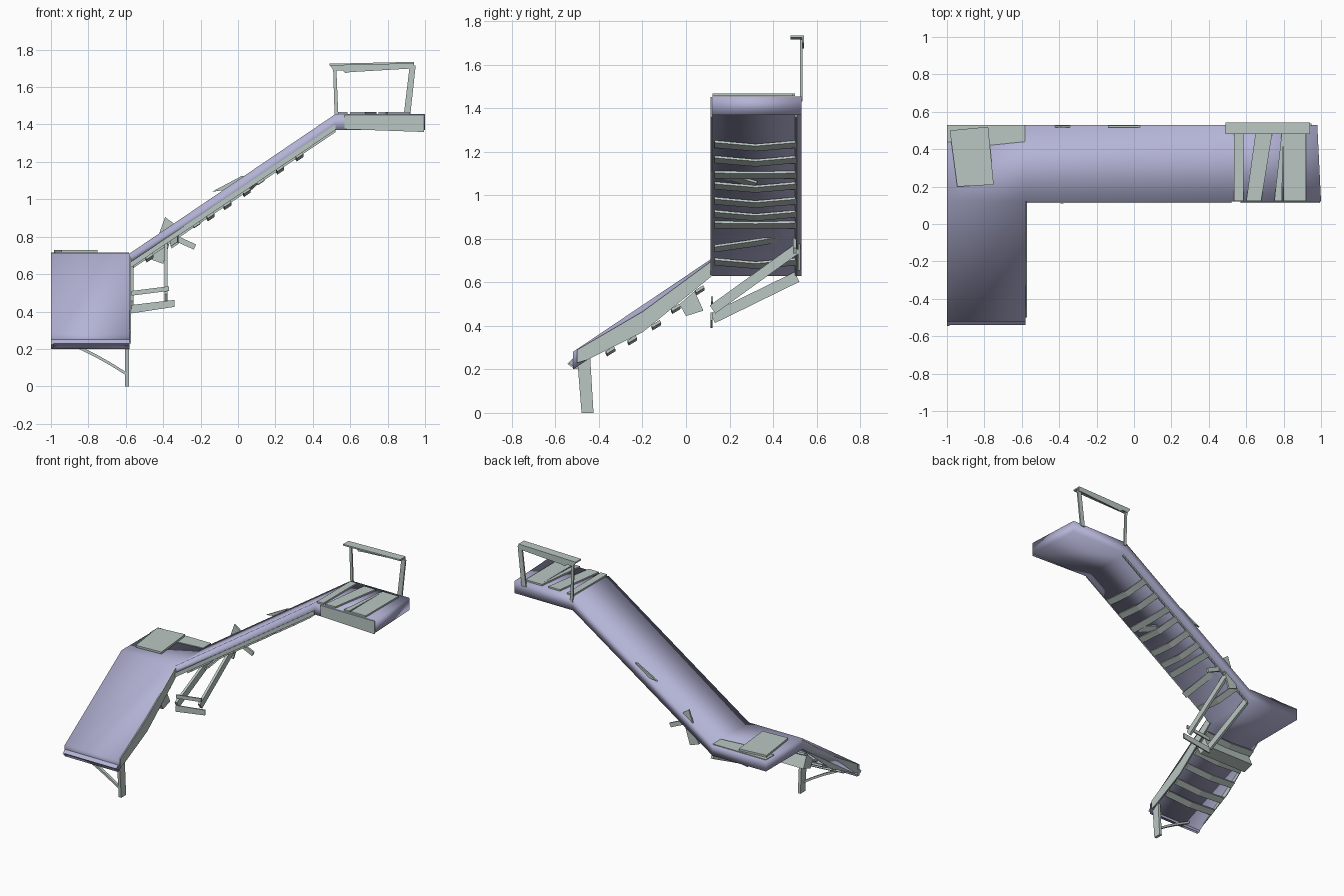
import bpy, bmesh
from mathutils import Vector as V

if "Cube" in bpy.data.objects:
    bpy.data.objects.remove(bpy.data.objects["Cube"])


def material(name, rgb):
    m = bpy.data.materials.new(name)
    m.diffuse_color = (*rgb, 1)
    m.use_nodes = True
    m.node_tree.nodes["Principled BSDF"].inputs["Base Color"].default_value = m.diffuse_color
    return m


LAVENDER = material("lavender_shell", (0.45, 0.45, 0.67))
GREY = material("pale_grey_wood", (0.49, 0.57, 0.54))


def finish(name, bm, mat, smooth=False):
    bmesh.ops.recalc_face_normals(bm, faces=bm.faces)
    for f in bm.faces:
        f.smooth = smooth
    me = bpy.data.meshes.new(name)
    bm.to_mesh(me)
    bm.free()
    me.materials.append(mat)
    ob = bpy.data.objects.new(name, me)
    bpy.context.collection.objects.link(ob)
    return ob


def board(name, pts, thick):
    """Polygon of 3D points extruded along a vector."""
    bm = bmesh.new()
    a = [bm.verts.new(p) for p in pts]
    b = [bm.verts.new(V(p) + V(thick)) for p in pts]
    n = len(pts)
    bm.faces.new(a)
    bm.faces.new(b[::-1])
    for i in range(n):
        bm.faces.new((a[i], b[i], b[(i + 1) % n], a[(i + 1) % n]))
    return finish(name, bm, GREY)


def beam(name, p, q, width, thick, side):
    """Straight beam p-q: width lies along 'side', thickness across it."""
    p, q = V(p), V(q)
    d = (q - p).normalized()
    s = V(side)
    s = (s - d * s.dot(d)).normalized()
    n = d.cross(s) * thick
    s *= width / 2
    return board(name, [p - s - n / 2, p + s - n / 2, q + s - n / 2, q - s - n / 2], n)


def bent_batten(name, p, m, q, along, thick):
    """Strip p-m-q bent in the middle, with width vector 'along'."""
    p, m, q, a = V(p), V(m), V(q), V(along)
    for k, (u, v) in enumerate(((p, m), (m, q))):
        board(f"{name}_{k + 1}", [u - a / 2, u + a / 2, v + a / 2, v - a / 2], thick)


# Main shell: lower ramp, landing, upper ramp and top platform in one smooth body
top = [(-1, -.52, .28), (-.58, -.52, .28), (-1, .12, .71), (-.58, .12, .71),
       (-.58, .53, .71), (-1, .53, .71), (.52, .12, 1.455), (.52, .53, 1.455),
       (1, .12, 1.455), (.98, .53, 1.455)]
low = [.20, .20, .63, .63, .63, .63, 1.37, 1.37, 1.37, 1.37]
bm = bmesh.new()
tv = [bm.verts.new(p) for p in top]
bv = [bm.verts.new((p[0], p[1], z)) for p, z in zip(top, low)]
for q in ((0, 1, 3, 2), (2, 3, 4, 5), (3, 6, 7, 4), (6, 8, 9, 7)):
    bm.faces.new([tv[i] for i in q])
    bm.faces.new([bv[i] for i in reversed(q)])
rim = [0, 1, 3, 6, 8, 9, 7, 4, 5, 2]
for i, a in enumerate(rim):
    b = rim[(i + 1) % len(rim)]
    bm.faces.new((tv[a], bv[a], bv[b], tv[b]))
finish("ramp_shell", bm, LAVENDER, smooth=True)


def slope_z(x):
    return .63 + (x + .58) * .673


# Upper ramp stringers
for name, y, drop, h in (("upper_front_stringer", .112, 0, .03),
                         ("upper_back_stringer", .50, -.012, .03)):
    board(name, [(-.58, y, .63 + drop), (.52, y, 1.37 + drop),
                 (.52, y, 1.37 + drop + h), (-.58, y, .63 + drop + h)], (0, .009, 0))

# Upper ramp battens, bent down in the middle
for i, z in enumerate((1.24, 1.17, 1.10, 1.05, .98, .92, .87, .79, .70)):
    x = -.58 + (z - .63) / .673
    tilt = .03 if i == 7 else 0
    sag = .003 if i in (2, 6, 7) else .016
    bent_batten(f"upper_batten_{i + 1}", (x, .13, z - tilt), (x, .32, z - sag),
                (x, .51, z + tilt), (.036, 0, .024), (.006, 0, -.010))
beam("loose_batten", (.11, .13, 1.105), (.06, .32, 1.05), .04, .012, (.83, 0, .56))

# Lower ramp stringers, sagging in the middle
side = [(-.50, .29), (-.20, .465), (.12, .70), (.12, .63), (-.20, .37), (-.45, .245), (-.50, .23)]
board("lower_right_stringer", [(-.581, y, z) for y, z in side], (.008, 0, 0))
board("lower_left_stringer", [(-1.0, y, z) for y, z in side], (.006, 0, 0))

# Lower ramp battens
for i, (y, z) in enumerate(((-.35, .295), (-.25, .345), (-.14, .415), (-.05, .49), (.06, .575))):
    bent_batten(f"lower_batten_{i + 1}", (-.99, y, z), (-.79, y, z - .012), (-.585, y, z),
                (0, .038, .023), (0, .006, -.012))

# Wide board hanging under the lower ramp
board("under_ramp_board", [(-.98, -.03, .50), (-.98, .04, .56), (-.98, .08, .47), (-.98, 0, .445)],
      (.39, 0, 0))

# Bottom lip of the lower ramp
board("bottom_lip", [(-1, -.52, .25), (-1, -.54, .23), (-1, -.50, .20), (-1, -.49, .24)], (.42, 0, 0)
      ).data.materials[0] = LAVENDER
board("lip_end", [(-1.0, -.52, .25), (-1.0, -.545, .225), (-1.0, -.51, .20), (-1.0, -.49, .25)],
      (.014, 0, 0))

# Leg and curved brace
board("leg", [(-.603, -.50, .25), (-.603, -.44, .25), (-.603, -.425, 0), (-.603, -.48, 0)],
      (.02, 0, 0))
arc = [(-.88, .215), (-.76, .155), (-.68, .11), (-.60, .06)]
board("leg_brace", [(x, -.485, z) for x, z in arc] + [(x, -.485, z + .017) for x, z in arc[::-1]],
      (0, .02, 0))

# Hanging support frame under the upper ramp
for name, x, za, zb, w in (("frame_arm_right", -.385, .755, .475, .045),
                           ("frame_arm_left", -.568, .625, .435, .05)):
    beam(name, (x, .51, za), (x, .122, zb), w, .018, (0, 0, 1))
board("frame_upper_bar", [(-.57, .115, .485), (-.37, .115, .51), (-.37, .115, .535), (-.57, .115, .51)],
      (0, .009, 0))
board("frame_lower_bar", [(-.57, .113, .39), (-.34, .113, .425), (-.34, .113, .462), (-.57, .113, .435)],
      (0, .009, 0))

# Loose side planks that poke above the upper ramp
board("side_plank_low", [(-.47, .515, .68), (-.40, .515, .655), (-.335, .515, .865), (-.39, .515, .905)],
      (0, .012, 0))
board("side_plank_high", [(-.14, .515, 1.04), (.0, .515, 1.06), (.045, .515, 1.125), (.02, .515, 1.125)],
      (0, .012, 0))
beam("plank_stub", (-.33, .50, .79), (-.23, .50, .745), .03, .015, (0, 0, 1))

# Landing boards
board("landing_plate", [(-.985, .50, .715), (-.78, .52, .715), (-.75, .21, .715), (-.945, .20, .715)],
      (0, 0, .014))
board("landing_back_board", [(-1, .53, .71), (-.583, .53, .71), (-.583, .44, .71), (-.78, .42, .71),
                             (-1, .44, .71)], (0, 0, .005))

# Top platform planks: x range at the back edge, then at the front edge
for i, (a, b, c, d) in enumerate(((.535, .585, .535, .585), (.65, .74, .60, .68),
                                  (.79, .80, .75, .79), (.80, .92, .80, .92))):
    y1 = .49 if i else .50
    board(f"platform_plank_{i + 1}", [(a, y1, 1.456), (b, y1, 1.456), (d, .122, 1.456), (c, .122, 1.456)],
          (0, 0, .011))
board("platform_front_board", [(.57, .112, 1.375), (.995, .112, 1.36), (.995, .112, 1.452), (.57, .112, 1.452)],
      (0, .009, 0))

# Hand rail
board("rail_post_left", [(.517, .525, 1.43), (.537, .525, 1.43), (.525, .525, 1.72), (.508, .525, 1.72)],
      (0, .011, 0))
board("rail_post_right", [(.885, .525, 1.44), (.92, .525, 1.44), (.95, .525, 1.715), (.918, .525, 1.715)],
      (0, .011, 0))
board("rail_side_board", [(.51, .533, 1.69), (.56, .533, 1.69), (.575, .533, 1.675), (.60, .533, 1.68),
                          (.94, .533, 1.70), (.94, .533, 1.735), (.49, .533, 1.72)], (0, .009, 0))
board("rail_top_board", [(.49, .48, 1.715), (.94, .48, 1.725), (.94, .542, 1.725), (.49, .542, 1.715)],
      (0, 0, .01))
